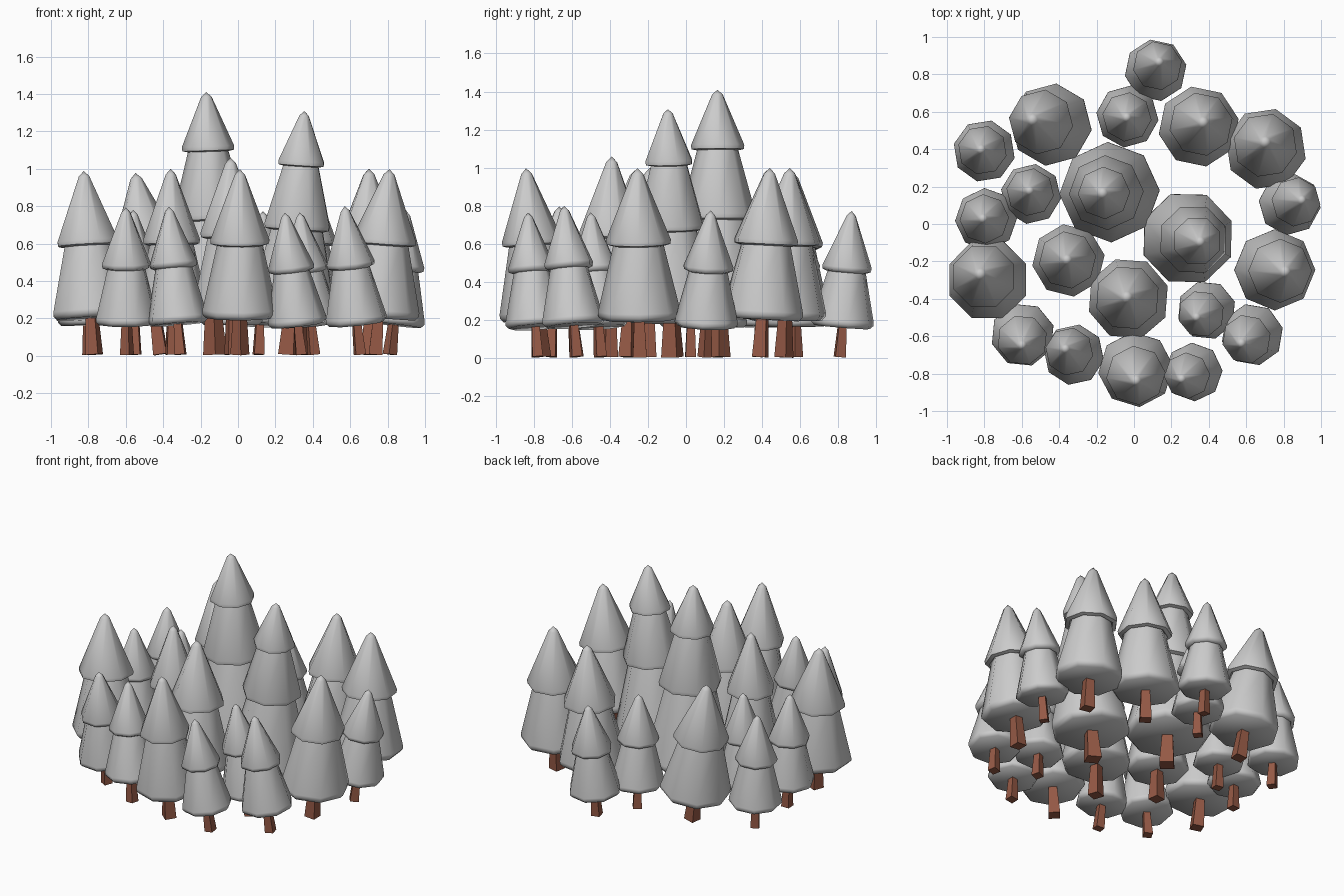
import bpy, bmesh, math, random
from mathutils import Matrix, Vector

if "Cube" in bpy.data.objects:
    bpy.data.objects.remove(bpy.data.objects["Cube"])

random.seed(4)

bark = bpy.data.materials.new("bark")
bark.diffuse_color = (0.30, 0.10, 0.06, 1)
bark.use_nodes = True
bark.node_tree.nodes["Principled BSDF"].inputs["Base Color"].default_value = bark.diffuse_color

# half profiles (radius, height) and trunk half width for each tree size
TALL = ([(0, .21), (.245, .21), (.269, .235), (.268, .26), (.155, .74), (.167, .722),
         (.195, .73), (.20, .755), (.105, 1.105), (.112, 1.092), (.138, 1.098),
         (.140, 1.12), (.028, 1.385), (0, 1.41)], .047)
MEDIUM = ([(0, .203), (.198, .203), (.217, .225), (.217, .245), (.13, .605), (.143, .592),
           (.168, .60), (.171, .622), (.03, .97), (0, 1.0)], .038)
SMALL = ([(0, .165), (.15, .165), (.167, .183), (.166, .20), (.10, .467), (.108, .456),
          (.129, .465), (.132, .485), (.024, .755), (0, .78)], .029)

# base centre x, y, tip x, y, z, width factor
TREES = [
    (TALL, -.13, .17, -.17, .165, 1.41, 1.0),
    (TALL, .285, -.075, .355, -.095, 1.31, .94),
    (MEDIUM, -.44, .53, -.55, .56, .985, 1.02),
    (MEDIUM, .345, .52, .37, .545, 1.0, 1.0),
    (MEDIUM, .705, .40, .70, .44, 1.0, 1.01),
    (MEDIUM, .75, -.245, .81, -.255, 1.0, 1.0),
    (MEDIUM, -.78, -.30, -.825, -.265, .99, 1.02),
    (MEDIUM, -.03, -.40, -.04, -.39, 1.06, 1.02),
    (MEDIUM, .01, -.775, .01, -.84, 1.0, .93),
    (MEDIUM, -.35, -.195, -.36, -.19, 1.0, .9),
    (SMALL, -.80, .39, -.82, .40, .78, 1.0),
    (SMALL, -.55, .16, -.56, .18, .78, .97),
    (SMALL, -.79, .025, -.81, .03, .78, 1.0),
    (SMALL, -.035, .575, -.04, .57, .78, 1.0),
    (SMALL, .115, .82, .135, .87, .775, 1.0),
    (SMALL, .83, .105, .90, .13, .78, 1.0),
    (SMALL, .39, -.46, .33, -.50, .77, .95),
    (SMALL, .635, -.59, .57, -.64, .805, 1.0),
    (SMALL, .32, -.79, .25, -.83, .77, .94),
    (SMALL, -.32, -.70, -.37, -.665, .80, .98),
    (SMALL, -.595, -.59, -.60, -.65, .795, 1.03),
]


def finish(name, bm, matrix, material=None):
    bmesh.ops.recalc_face_normals(bm, faces=bm.faces)
    mesh = bpy.data.meshes.new(name)
    bm.to_mesh(mesh)
    bm.free()
    mesh.transform(matrix)
    if material:
        mesh.materials.append(material)
    obj = bpy.data.objects.new(name, mesh)
    bpy.context.collection.objects.link(obj)
    return obj


def lathe(profile, sides):
    bm = bmesh.new()
    rings = []
    for r, z in profile[1:]:
        if r == 0:
            rings.append([bm.verts.new((0, 0, z))] * sides)
        else:
            rings.append([bm.verts.new((r * math.cos(a), r * math.sin(a), z))
                          for a in (math.tau * i / sides for i in range(sides))])
    # flat underside
    bm.faces.new(rings[0])
    for lo, hi in zip(rings, rings[1:]):
        for i in range(sides):
            j = (i + 1) % sides
            bm.faces.new(dict.fromkeys((lo[i], lo[j], hi[j], hi[i])))
    return bm


for n, ((profile, half), cx, cy, tx, ty, tz, width) in enumerate(TREES, 1):
    # lean the tree around the centre of its skirt
    k = tz / profile[-1][1]
    base = Vector((cx, cy, profile[0][1] * k))
    lean = (Vector((tx, ty, tz)) - base).to_track_quat('Z', 'Y').to_matrix().to_4x4()
    spin = Matrix.Rotation(random.uniform(0, math.tau), 4, 'Z')
    mat = Matrix.Translation(base) @ lean @ spin @ Matrix.Translation((0, 0, -base.z))

    # foliage tiers
    leaf = finish(f"foliage_{n:02d}", lathe([(r * width, z * k) for r, z in profile], 8), mat)
    bpy.ops.object.select_all(action='DESELECT')
    leaf.select_set(True)
    bpy.context.view_layer.objects.active = leaf
    bpy.ops.object.shade_smooth_by_angle(angle=math.radians(62))

    # square tapered trunk
    bm = bmesh.new()
    top = base.z + .03
    bmesh.ops.create_cone(bm, cap_ends=True, segments=4, radius1=half * 1.35,
                          radius2=half * .95, depth=top - .006,
                          matrix=Matrix.Translation((0, 0, (top + .006) / 2)))
    finish(f"trunk_{n:02d}", bm, mat, bark)
